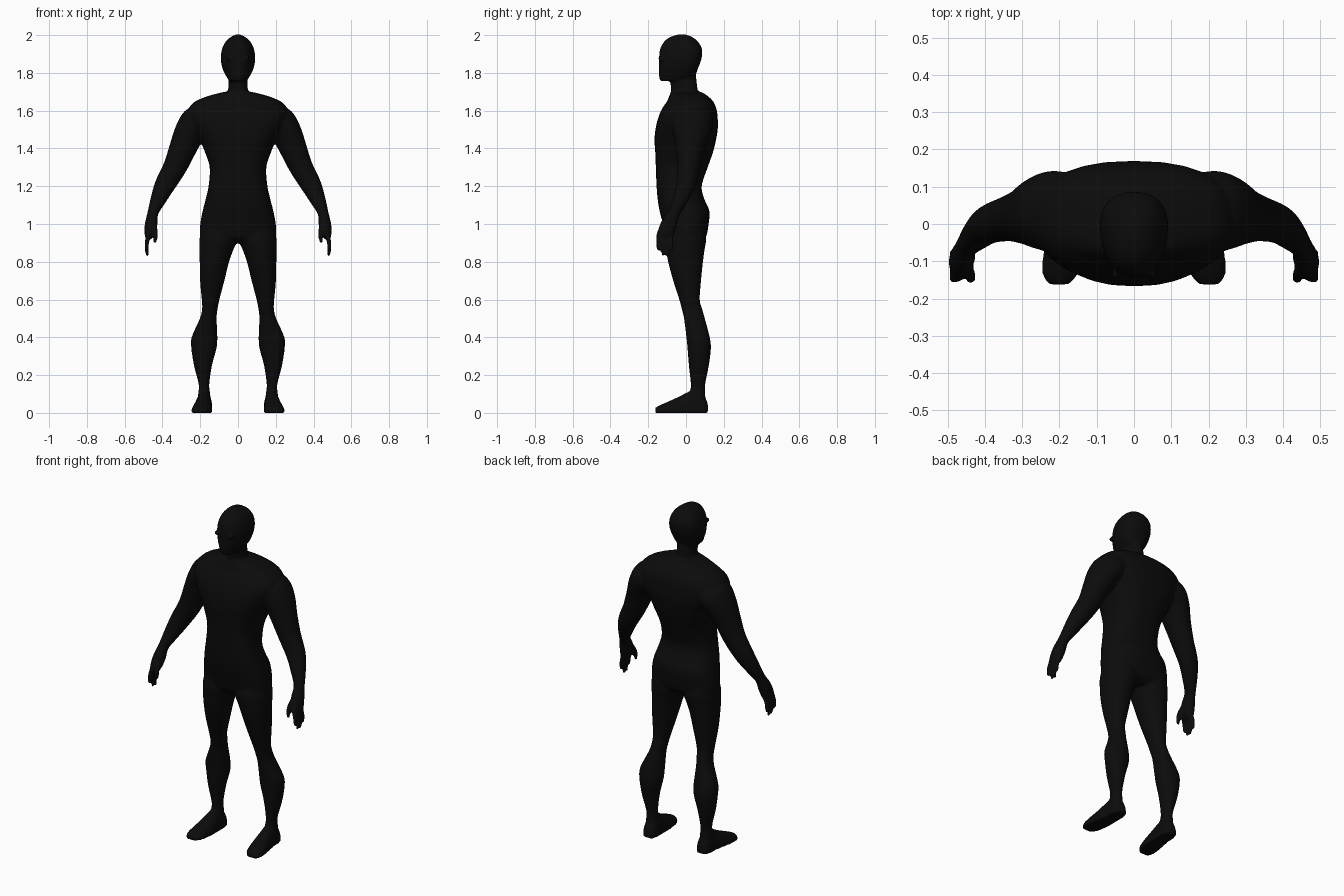
import bpy, bmesh, math
from mathutils import Vector

SEG = 28
bm = bmesh.new()


def spline(a, b, c, d, t):
    """Smooth interpolation between b and c."""
    return 0.5 * (2 * b + (c - a) * t + (2 * a - 5 * b + 4 * c - d) * t * t
                  + (3 * b - a - 3 * c + d) * t ** 3)


def resample(rows, n=4):
    rows = [tuple(r) for r in rows]
    p = [rows[0]] + rows + [rows[-1]]
    out = []
    for i in range(1, len(p) - 2):
        for k in range(n):
            out.append([spline(*q, k / n) for q in zip(p[i - 1], p[i], p[i + 1], p[i + 2])])
    return out + [list(rows[-1])]


def loft(rings, power=2.0, taper=0.0, floor=None):
    """Skin rings of (centre, u, v) with superelliptic outlines."""
    loops = []
    for c, u, v in rings:
        loop = []
        for i in range(SEG):
            t = 2 * math.pi * i / SEG
            cu, sv = math.cos(t), math.sin(t)
            a = math.copysign(abs(cu) ** (2 / power), cu)
            b = math.copysign(abs(sv) ** (2 / power), sv)
            co = c + u * a * (1 + taper * b) + v * b
            if floor is not None:
                co.z = max(co.z, floor)
            loop.append(bm.verts.new(co))
        loops.append(loop)
    for p, q in zip(loops, loops[1:]):
        for i in range(SEG):
            j = (i + 1) % SEG
            bm.faces.new((p[i], p[j], q[j], q[i]))
    bm.faces.new(loops[0][::-1])
    bm.faces.new(loops[-1])


def column(rows, power=2.0, taper=0.0, side=1):
    """Horizontal rings from rows of (z, x min, x max, y front, y back)."""
    rings = []
    for z, x0, x1, y0, y1 in resample(rows):
        rings.append((Vector((side * (x0 + x1) / 2, (y0 + y1) / 2, z)),
                      Vector(((x1 - x0) / 2, 0, 0)), Vector((0, (y1 - y0) / 2, 0))))
    loft(rings, power, taper)


def limb(rows, side):
    """Rings square to a path, rows of (x, y, z, radius across, radius in depth)."""
    pts = resample(rows)
    rings = []
    for i, (x, y, z, a, b) in enumerate(pts):
        p, q = pts[max(i - 1, 0)], pts[min(i + 1, len(pts) - 1)]
        t = Vector([side * (q[0] - p[0]), q[1] - p[1], q[2] - p[2]]).normalized()
        u = Vector((0, 1, 0)).cross(t).normalized()
        rings.append((Vector((side * x, y, z)), u * a, t.cross(u) * b))
    loft(rings)


def sym(rows):
    return [(z, -w, w, f, b) for z, w, f, b in rows]


# Torso, from the crotch to the base of the neck
column(sym([(.90, .165, -.07, .07), (.93, .20, -.105, .105), (1.0, .20, -.122, .12),
            (1.07, .187, -.14, .124), (1.13, .172, -.15, .098), (1.20, .156, -.156, .083),
            (1.30, .150, -.16, .115), (1.38, .175, -.163, .143), (1.44, .20, -.167, .158),
            (1.50, .235, -.162, .168), (1.56, .265, -.148, .168), (1.61, .262, -.127, .161),
            (1.65, .225, -.10, .143), (1.68, .15, -.088, .112), (1.70, .07, -.08, .08)]), 2.5)

# Neck
column(sym([(1.62, .07, -.08, .08), (1.70, .054, -.078, .064), (1.76, .05, -.084, .056),
            (1.83, .05, -.08, .05)]))

# Head, narrowing toward the face
column(sym([(1.757, .046, -.138, -.02), (1.785, .063, -.143, .045), (1.82, .08, -.143, .062),
            (1.87, .09, -.143, .081), (1.92, .085, -.139, .086), (1.96, .068, -.12, .068),
            (1.987, .042, -.09, .038), (2.003, .012, -.045, 0)]), 2.3, .15)

for s in (1, -1):
    # Eye bumps
    limb([(.048, -.128, 1.885, .004, .004), (.048, -.13, 1.88, .012, .016),
          (.048, -.13, 1.87, .012, .016), (.048, -.128, 1.865, .004, .004)], s)
    # Leg
    column([(.98, .03, .19, -.10, .10), (.92, .004, .204, -.112, .107), (.86, .026, .204, -.105, .098),
            (.80, .047, .203, -.095, .09), (.70, .072, .201, -.068, .08), (.60, .098, .192, -.036, .073),
            (.55, .108, .19, -.023, .086), (.50, .113, .202, -.011, .10), (.40, .109, .246, .002, .126),
            (.34, .114, .247, .008, .132), (.25, .138, .233, .015, .121), (.15, .152, .208, .025, .102),
            (.10, .147, .211, .02, .102), (.04, .145, .212, .02, .105)], 2.1, 0, s)
    # Foot with a flat sole
    rings = []
    for y, x, w, top in resample([(.116, .178, .02, .045), (.10, .178, .036, .085), (.06, .179, .042, .12),
                                  (.02, .181, .043, .115), (-.04, .186, .049, .085), (-.09, .192, .052, .062),
                                  (-.135, .198, .047, .042), (-.162, .202, .027, .028)]):
        rings.append((Vector((s * x, y, top * .3)), Vector((w, 0, 0)), Vector((0, 0, top * .7))))
    loft(rings, 2.2, -.12, 0)
    # Arm and palm
    limb([(.16, .03, 1.58, .07, .10), (.215, .033, 1.535, .092, .11), (.255, .03, 1.485, .082, .098),
          (.29, .022, 1.405, .073, .077), (.332, .015, 1.305, .063, .062), (.385, .0, 1.21, .055, .052),
          (.422, -.03, 1.13, .042, .041), (.45, -.062, 1.06, .029, .032), (.459, -.088, 1.005, .033, .042),
          (.468, -.106, .955, .029, .044), (.472, -.11, .925, .018, .038)], s)
    # Four fingers
    for y, tip in ((-.146, .868), (-.123, .833), (-.10, .828), (-.078, .862)):
        limb([(.468, y * .9 - .01, .96, .012, .012), (.481, y, .91, .0125, .0115),
              (.484, y, .87, .011, .010), (.479, y + .003, tip, .008, .007)], s)
    # Thumb
    limb([(.452, -.10, 1.01, .016, .018), (.44, -.132, .97, .014, .015),
          (.437, -.147, .93, .012, .012), (.441, -.152, .90, .008, .008)], s)

bmesh.ops.recalc_face_normals(bm, faces=bm.faces)
mesh = bpy.data.meshes.new("body")
bm.to_mesh(mesh)
bm.free()
body = bpy.data.objects.new("body", mesh)
bpy.context.collection.objects.link(body)
bpy.context.view_layer.objects.active = body
body.select_set(True)

# Fuse the parts into one smooth skin
fuse = body.modifiers.new("fuse", 'REMESH')
fuse.mode = 'VOXEL'
fuse.voxel_size = 0.007
relax = body.modifiers.new("relax", 'SMOOTH')
relax.factor = 0.5
relax.iterations = 6
for m in ("fuse", "relax"):
    bpy.ops.object.modifier_apply(modifier=m)

black = bpy.data.materials.new("matte black")
black.diffuse_color = (0.0035, 0.0035, 0.0035, 1)
body.data.materials.clear()
body.data.materials.append(black)
bpy.ops.object.shade_smooth()
